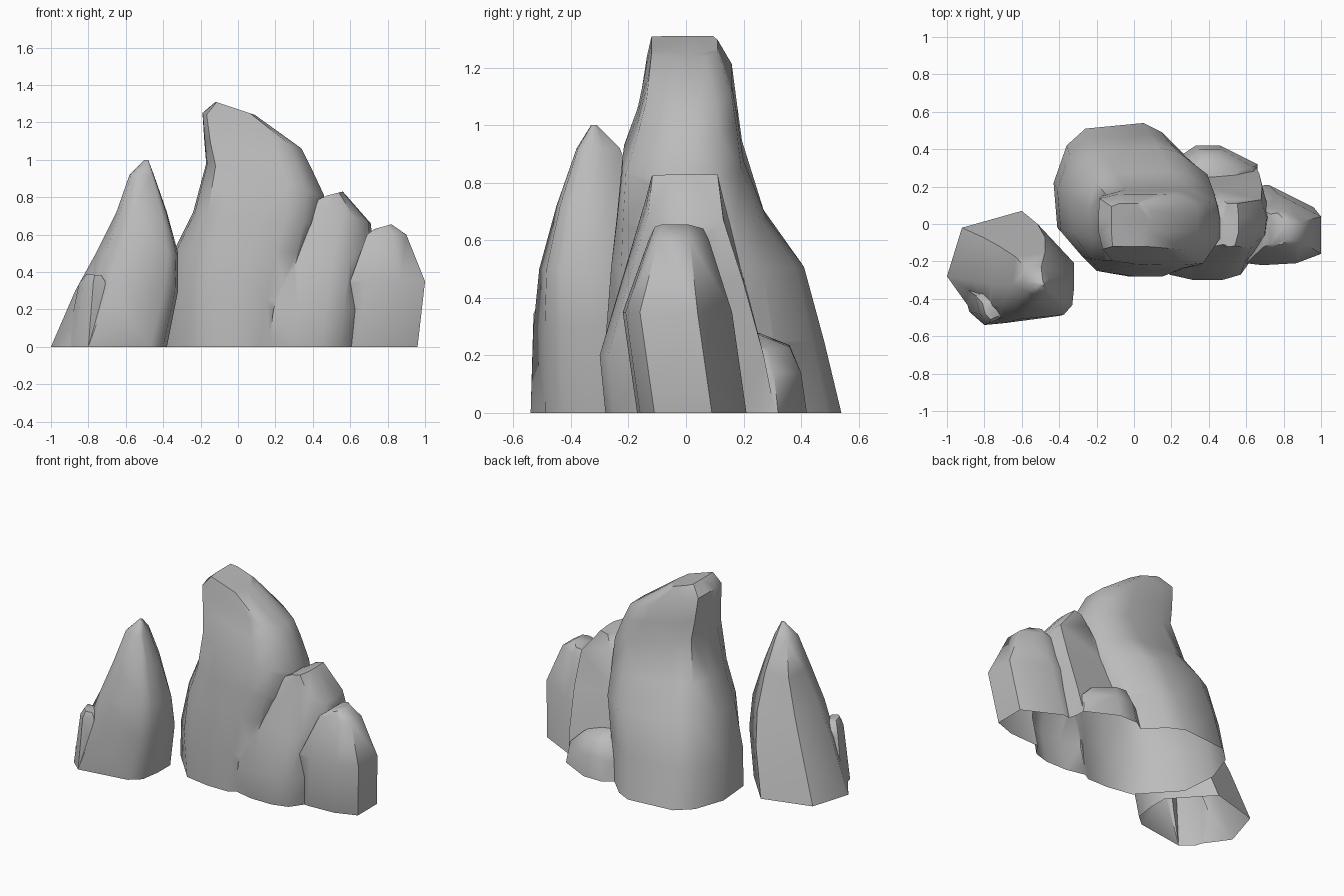
import bpy
import bmesh

cube = bpy.data.objects.get("Cube")
if cube:
    bpy.data.objects.remove(cube, do_unlink=True)

stone = bpy.data.materials.new("grey_stone")
stone.use_nodes = True
stone.diffuse_color = (0.5, 0.5, 0.5, 1)
bsdf = stone.node_tree.nodes["Principled BSDF"]
bsdf.inputs["Base Color"].default_value = stone.diffuse_color
bsdf.inputs["Roughness"].default_value = 0.9


def rock(name, footprint, levels):
    """Loft a footprint through levels: left z, right z, x range, y range, boxiness."""
    xs, ys = zip(*footprint)
    # A buried root below the ground keeps the merge clean
    root = (-0.1, -0.1) + levels[0][2:]
    bm = bmesh.new()
    rings = []
    for z_left, z_right, x0, x1, y0, y1, box in [root] + levels:
        ring = []
        for px, py in footprint:
            u = 2 * (px - min(xs)) / (max(xs) - min(xs)) - 1
            v = 2 * (py - min(ys)) / (max(ys) - min(ys)) - 1
            push = 1 + box * (1 / max(abs(u), abs(v)) - 1)
            across, along = (u * push + 1) / 2, (v * push + 1) / 2
            ring.append(bm.verts.new((x0 + across * (x1 - x0),
                                      y0 + along * (y1 - y0),
                                      z_left + across * (z_right - z_left))))
        rings.append(ring)
    count = len(footprint)
    for lower, upper in zip(rings, rings[1:]):
        for i in range(count):
            j = (i + 1) % count
            bm.faces.new((lower[i], lower[j], upper[j], upper[i]))
    bm.faces.new(rings[-1])
    bm.faces.new(rings[0][::-1])
    bmesh.ops.triangulate(bm, faces=bm.faces[:])
    bmesh.ops.recalc_face_normals(bm, faces=bm.faces[:])
    mesh = bpy.data.meshes.new(name)
    bm.to_mesh(mesh)
    bm.free()
    mesh.materials.append(stone)
    obj = bpy.data.objects.new(name, mesh)
    bpy.context.collection.objects.link(obj)
    return obj


def merge(body, others, angle):
    """Fuse rocks into one shell, trim it at the ground and leave it open below."""
    bpy.ops.object.select_all(action="DESELECT")
    body.select_set(True)
    bpy.context.view_layer.objects.active = body
    for other in others:
        union = body.modifiers.new("union", "BOOLEAN")
        union.operation = "UNION"
        union.solver = "EXACT"
        union.object = other
        bpy.ops.object.modifier_apply(modifier=union.name)
        bpy.data.objects.remove(other, do_unlink=True)
    bm = bmesh.new()
    bm.from_mesh(body.data)
    bmesh.ops.bisect_plane(bm, geom=bm.verts[:] + bm.edges[:] + bm.faces[:],
                           plane_co=(0, 0, 0), plane_no=(0, 0, 1),
                           clear_inner=True)
    bmesh.ops.remove_doubles(bm, verts=bm.verts[:], dist=0.0005)
    bm.to_mesh(body.data)
    bm.free()
    bpy.ops.object.shade_smooth_by_angle(angle=angle)


# Tall central rock with a crown that slopes to the right
main_rock = rock(
    "rock_cluster",
    [(-.41, -.02), (-.29, -.15), (-.2, -.25), (-.03, -.28), (.12, -.28),
     (.22, -.22), (.36, 0), (.36, .2), (.29, .35), (.15, .49), (.05, .54),
     (-.26, .51), (-.36, .42), (-.43, .22)],
    [(0, 0, -.43, .36, -.28, .54, 0),
     (.25, .25, -.41, .4, -.28, .48, .1),
     (.52, .5, -.34, .44, -.26, .41, .3),
     (.72, .65, -.24, .46, -.24, .28, .45),
     (.98, .81, -.17, .46, -.22, .2, .65),
     (1.1, .96, -.18, .39, -.17, .18, .8),
     (1.25, 1.06, -.19, .34, -.14, .16, .9),
     (1.31, 1.24, -.12, .09, -.12, .11, 1)])

# Rock leaning on the right of the central one
middle_rock = rock(
    "middle_rock",
    [(.17, -.25), (.3, -.28), (.45, -.28), (.55, -.25), (.67, -.08),
     (.7, .1), (.65, .31), (.3, .31), (.17, .1)],
    [(0, 0, .16, .7, -.28, .31, 0),
     (.2, .2, .19, .72, -.3, .27, 0),
     (.48, .45, .25, .73, -.22, .2, .1),
     (.77, .66, .39, .71, -.14, .13, .4),
     (.81, .83, .48, .56, -.12, .11, .7)])

# Lowest rock at the far right
right_rock = rock(
    "right_rock",
    [(.54, -.16), (.63, -.17), (.82, -.16), (.96, -.11), (.96, .09),
     (.72, .21), (.55, .19)],
    [(0, 0, .54, .96, -.17, .21, 0),
     (.35, .35, .6, 1, -.22, .16, 0),
     (.6, .6, .69, .9, -.13, .08, .2),
     (.63, .655, .73, .82, -.11, .06, .7)])

# Small boulder tucked in behind
back_rock = rock(
    "back_rock",
    [(.22, .05), (.66, .05), (.66, .32), (.46, .42), (.33, .42), (.24, .36)],
    [(0, 0, .22, .66, .05, .42, 0),
     (.14, .14, .25, .64, .05, .4, 0),
     (.24, .22, .3, .56, .08, .36, 0),
     (.28, .26, .34, .5, .1, .26, 0)])

# Separate pointed rock on the other side
left_rock = rock(
    "pointed_rock",
    [(-1, -.28), (-.9, -.42), (-.8, -.54), (-.47, -.49), (-.4, -.43),
     (-.38, -.3), (-.38, -.17), (-.6, .07), (-.92, -.02)],
    [(0, 0, -1, -.38, -.54, .07, 0),
     (.3, .3, -.87, -.32, -.53, 0, .1),
     (.5, .5, -.76, -.32, -.51, -.07, .3),
     (.72, .72, -.65, -.38, -.45, -.15, .5),
     (.92, .92, -.58, -.45, -.38, -.23, .6),
     (1, 1, -.5, -.48, -.33, -.31, 0)])

# Broken chip resting against the pointed rock
chip_rock = rock(
    "chip_rock",
    [(-.92, -.33), (-.88, -.47), (-.8, -.54), (-.7, -.5), (-.7, -.3)],
    [(0, 0, -.92, -.7, -.54, -.3, 0),
     (.34, .35, -.85, -.71, -.53, -.36, 0),
     (.39, .38, -.81, -.73, -.51, -.41, 0)])

merge(main_rock, [middle_rock, right_rock, back_rock], 0.9)
merge(left_rock, [chip_rock], 0.9)
